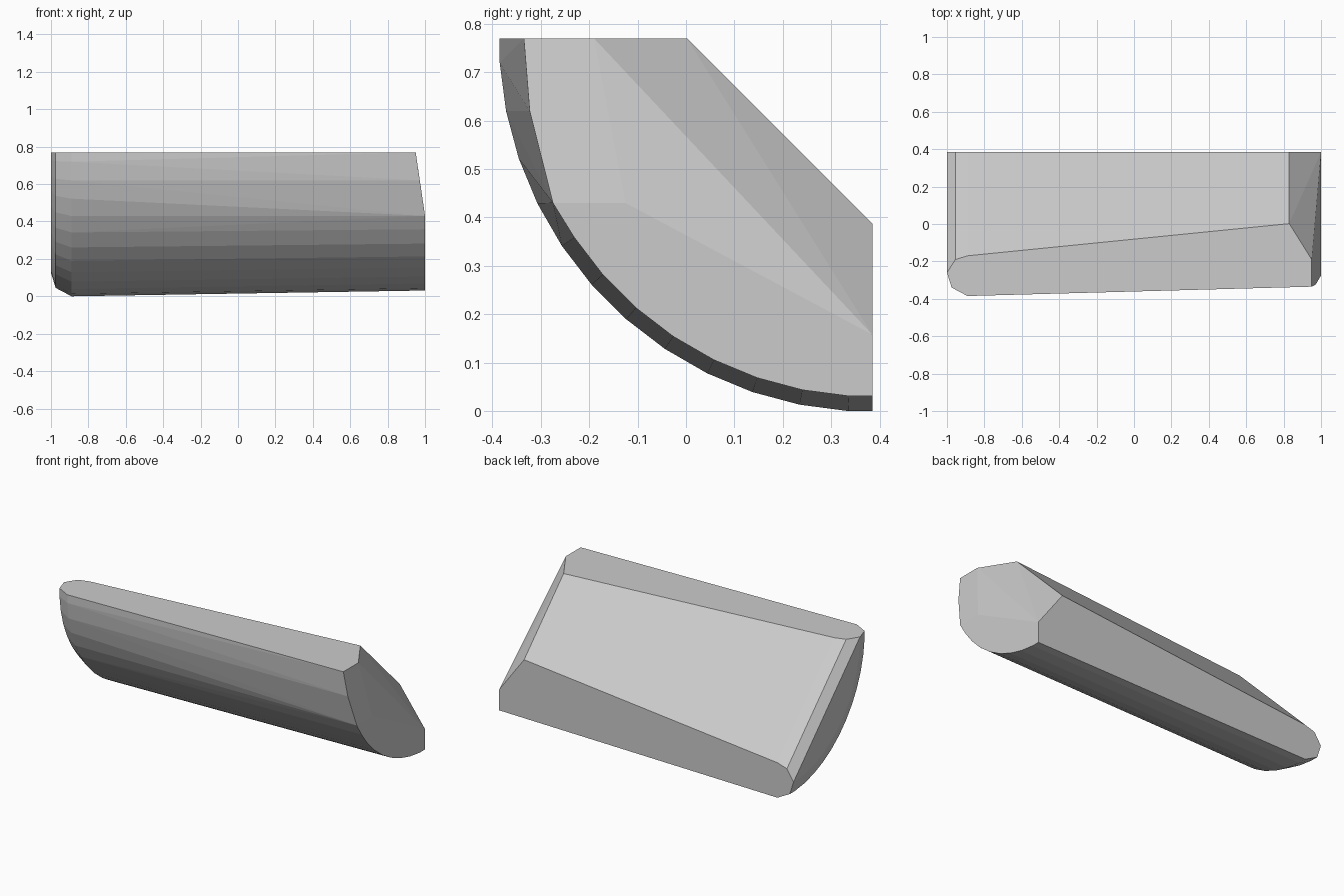
import bpy, bmesh
from math import cos, sin, radians

if "Cube" in bpy.data.objects:
    bpy.data.objects.remove(bpy.data.objects["Cube"])

S = 0.77      # side of the square the quarter-round section fits in
H = S / 2
points = []


def add(x, u, v):
    # u runs from the front edge backwards, v runs up
    points.append((x, u - H, v))


def arc(x, radius, start=0.0, end=90.0):
    # quarter-round section centred on the upper back corner
    angles = [0] + [3.75 + 7.5 * i for i in range(12)] + [90]
    for a in angles:
        if start <= a <= end:
            r = radius / cos(radians(3.75)) if 0 < a < 90 else radius
            r = min(r, radius + 0.0016)
            add(x, S - min(r * cos(radians(a)), S), S - min(r * sin(radians(a)), S))


def mirrored(x, u, v):
    add(x, u, v)
    add(x, v, u)


# rounded left end, and the fullest section
arc(-1.0, 0.645)
arc(-0.975, 0.725)
arc(-0.89, 0.77)

# sloping chamfer along the upper back
mirrored(-0.955, 0.195, S)
mirrored(-0.89, 0.215, S)
mirrored(0.83, 0.387, S)

# right end: upright face, with its upper part leaning inwards
arc(1.0, 0.739, start=28)
add(1.0, 0.11, 0.43)
add(1.0, 0.26, 0.43)
add(1.0, S, 0.158)
add(0.95, 0.05, S)
add(0.95, 0.195, S)
add(0.972, 0.062, 0.62)

# wrap the sections in one faceted solid
bm = bmesh.new()
for p in points:
    bm.verts.new(p)
hull = bmesh.ops.convex_hull(bm, input=bm.verts[:])
loose = [v for v in bm.verts if not v.link_faces]
bmesh.ops.delete(bm, geom=loose, context='VERTS')
bmesh.ops.dissolve_limit(bm, angle_limit=radians(0.5), verts=bm.verts[:], edges=bm.edges[:])
bmesh.ops.recalc_face_normals(bm, faces=bm.faces[:])

mesh = bpy.data.meshes.new("quarter_round_block")
bm.to_mesh(mesh)
bm.free()
block = bpy.data.objects.new("quarter_round_block", mesh)
bpy.context.collection.objects.link(block)
